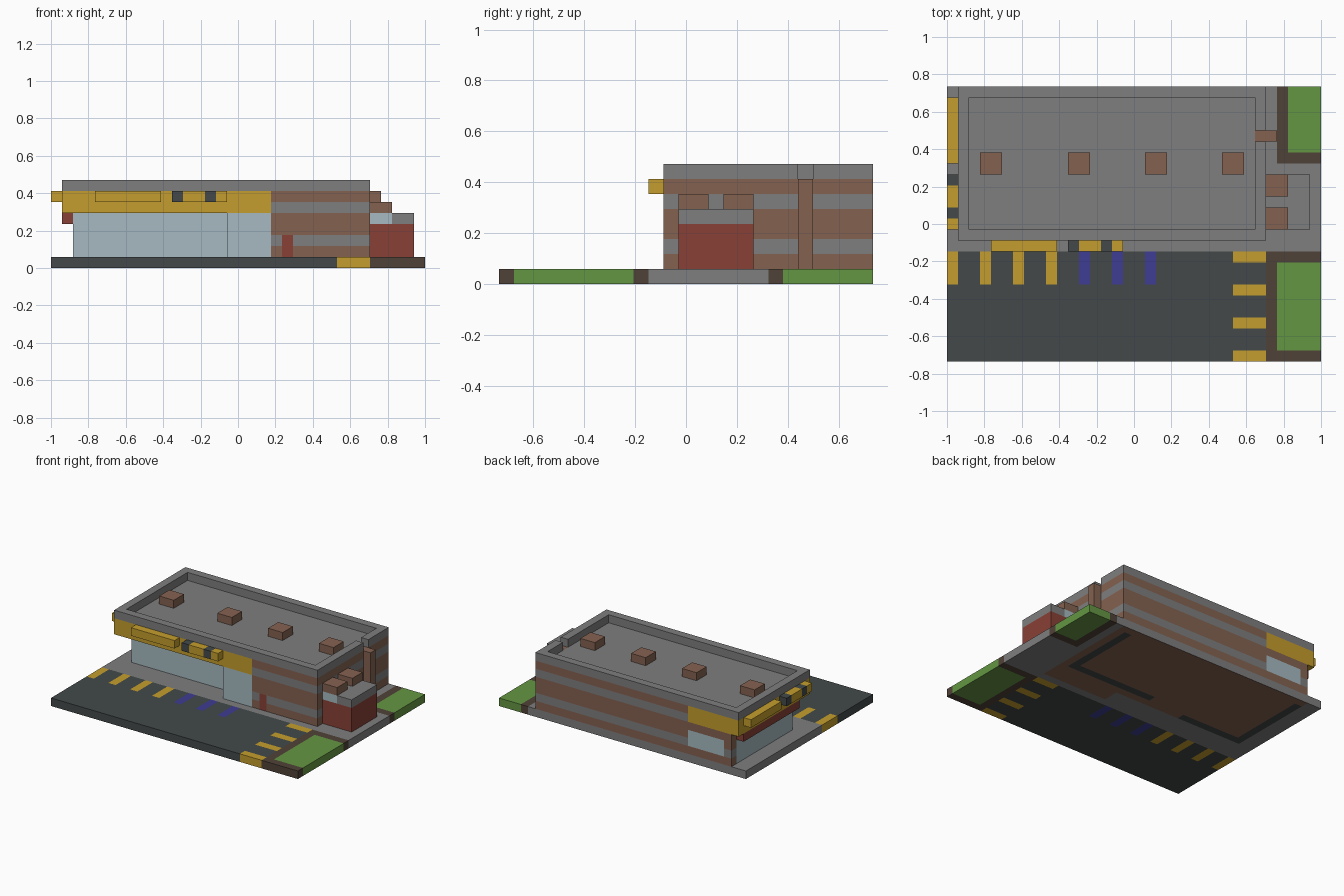
import bpy, bmesh

if "Cube" in bpy.data.objects:
    bpy.data.objects.remove(bpy.data.objects["Cube"])

U = 1 / 17  # size of one building cell


def material(name, rgb):
    """Flat material from an 8-bit sRGB colour."""
    lin = [((c / 255 + 0.055) / 1.055) ** 2.4 for c in rgb] + [1.0]
    m = bpy.data.materials.new(name)
    m.use_nodes = True
    m.diffuse_color = lin
    bsdf = m.node_tree.nodes["Principled BSDF"]
    bsdf.inputs["Base Color"].default_value = lin
    bsdf.inputs["Roughness"].default_value = 0.9
    return m


concrete = material("concrete grey", (126, 126, 126))
asphalt = material("asphalt dark grey", (67, 73, 73))
brick = material("brick brown", (132, 98, 81))
yellow = material("sign yellow", (197, 158, 46))
glass = material("pale glass", (166, 186, 193))
red = material("booth red", (136, 65, 54))
grass = material("grass green", (101, 150, 67))
kerb = material("kerb brown", (80, 66, 56))
blue = material("bay blue", (62, 60, 146))


def block(name, x, y, z, base, paint=()):
    """Box given by cell ranges; paint rules are (material, x, y, z) ranges,
    None meaning everywhere; later rules win."""
    spans = (x, y, z)
    bm = bmesh.new()
    bmesh.ops.create_cube(bm, size=1)
    for v in bm.verts:
        v.co = [(a + b) / 2 + c * (b - a) for (a, b), c in zip(spans, v.co)]
    # cut only where a rule needs an edge
    for axis in range(3):
        lo, hi = spans[axis]
        cuts = {e for rule in paint if rule[axis + 1] for e in rule[axis + 1]}
        for c in sorted(cuts):
            if lo < c < hi:
                co, no = [0, 0, 0], [0, 0, 0]
                co[axis], no[axis] = c, 1
                geom = bm.verts[:] + bm.edges[:] + bm.faces[:]
                bmesh.ops.bisect_plane(bm, geom=geom, plane_co=co, plane_no=no)
    mats = [base]
    for f in bm.faces:
        c = f.calc_center_median()
        chosen = base
        for rule in paint:
            if all(r is None or r[0] - 0.01 < c[k] < r[1] + 0.01
                   for k, r in enumerate(rule[1:])):
                chosen = rule[0]
        if chosen not in mats:
            mats.append(chosen)
        f.material_index = mats.index(chosen)
    for v in bm.verts:
        v.co = ((v.co.x - 17) * U, (v.co.y - 12.5) * U, v.co.z * U)
    bmesh.ops.recalc_face_normals(bm, faces=bm.faces[:])
    mesh = bpy.data.meshes.new(name)
    bm.to_mesh(mesh)
    bm.free()
    for m in mats:
        mesh.materials.append(m)
    ob = bpy.data.objects.new(name, mesh)
    bpy.context.scene.collection.objects.link(ob)
    return ob


# Ground: paving, car park, planted beds and bay markings
under = (0, 0)
ground = [
    (asphalt, (0, 29), (0, 10), None),
    (kerb, (29, 34), (0, 10), None), (grass, (30, 34), (1, 9), None),
    (kerb, (30, 34), (18, 25), None), (grass, (31, 34), (19, 25), None),
]
ground += [(yellow, (i, i + 1), (7, 10), None) for i in (0, 3, 6, 9)]
ground += [(blue, (i, i + 1), (7, 10), None) for i in (12, 15, 18)]
ground += [(yellow, (26, 29), (j, j + 1), None) for j in (0, 3, 6, 9)]
# underside of the building floor
ground += [
    (brick, (2, 29), (13, 25), under), (brick, (20, 29), (11, 13), under),
    (asphalt, (2, 11), (13, 14), under), (asphalt, (2, 3), (13, 24), under),
    (asphalt, (16, 28), (14, 15), under), (asphalt, (27, 28), (14, 24), under),
]
block("ground", (0, 34), (0, 25), (0, 1), concrete, ground)

# Walls: brick with two grey courses, glazing and painted panels
courses = [(concrete, None, None, (2, 3)), (concrete, None, None, (5, 6))]
block("rear_hall", (2, 16), (13, 25), (1, 5), brick, courses + [
    (glass, (2, 16), (13, 13), None),
    (glass, (2, 2), (13, 24), None),
    (glass, (3, 8), (25, 25), (2, 4)),
])
block("front_hall", (16, 29), (11, 25), (1, 5), brick, courses + [
    (glass, (16, 20), (11, 11), None),
    (glass, (16, 16), (11, 13), None),
    (red, (21, 22), (11, 11), (1, 3)),
])
block("upper_wall", (1, 29), (11, 25), (5, 7), brick, courses + [
    (yellow, (1, 20), (11, 11), None),
    (yellow, (1, 1), None, None),
    (yellow, (1, 8), (25, 25), None),
    (yellow, (1, 16), None, (5, 5)),
    (concrete, None, None, (7, 7)),
    (brick, (28, 29), (20, 21), (7, 7)),
])
block("side_awning", (1, 2), (13, 24), (4, 5), red)

# Roof edge, with a gap for the pipe, and rooftop vents
for name, x, y in (("front", (1, 29), (11, 12)), ("back", (1, 29), (24, 25)),
                   ("right", (1, 2), (12, 24)),
                   ("left_front", (28, 29), (12, 20)),
                   ("left_back", (28, 29), (21, 24))):
    block("parapet_" + name, x, y, (7, 8), concrete)
for n, i in enumerate((3, 11, 18, 25)):
    block(f"roof_vent_{n + 1}", (i, i + 2), (17, 19), (7, 8), brick)
block("wall_pipe", (29, 30), (20, 21), (1, 7), brick)

# Service booth on the side
block("booth", (29, 33), (12, 17), (1, 5), red, [
    (concrete, None, None, (4, 5)),
    (glass, (29, 31), (12, 12), (4, 5)),
    (glass, (29, 31), (17, 17), (4, 5)),
])
for n, j in enumerate((12, 15)):
    block(f"booth_vent_{n + 1}", (29, 31), (j, j + 2), (5, 6), brick)

# Raised sign bars on the front and on the side
for n, (a, b, m) in enumerate(((4, 10, yellow), (11, 12, asphalt),
                               (12, 14, yellow), (14, 15, asphalt),
                               (15, 16, yellow))):
    block(f"front_sign_{n + 1}", (a, b), (10, 11), (6, 7), m)
    # the side sign runs the same way from back to front
    block(f"side_sign_{n + 1}", (0, 1), (28 - b, 28 - a), (6, 7), m)
